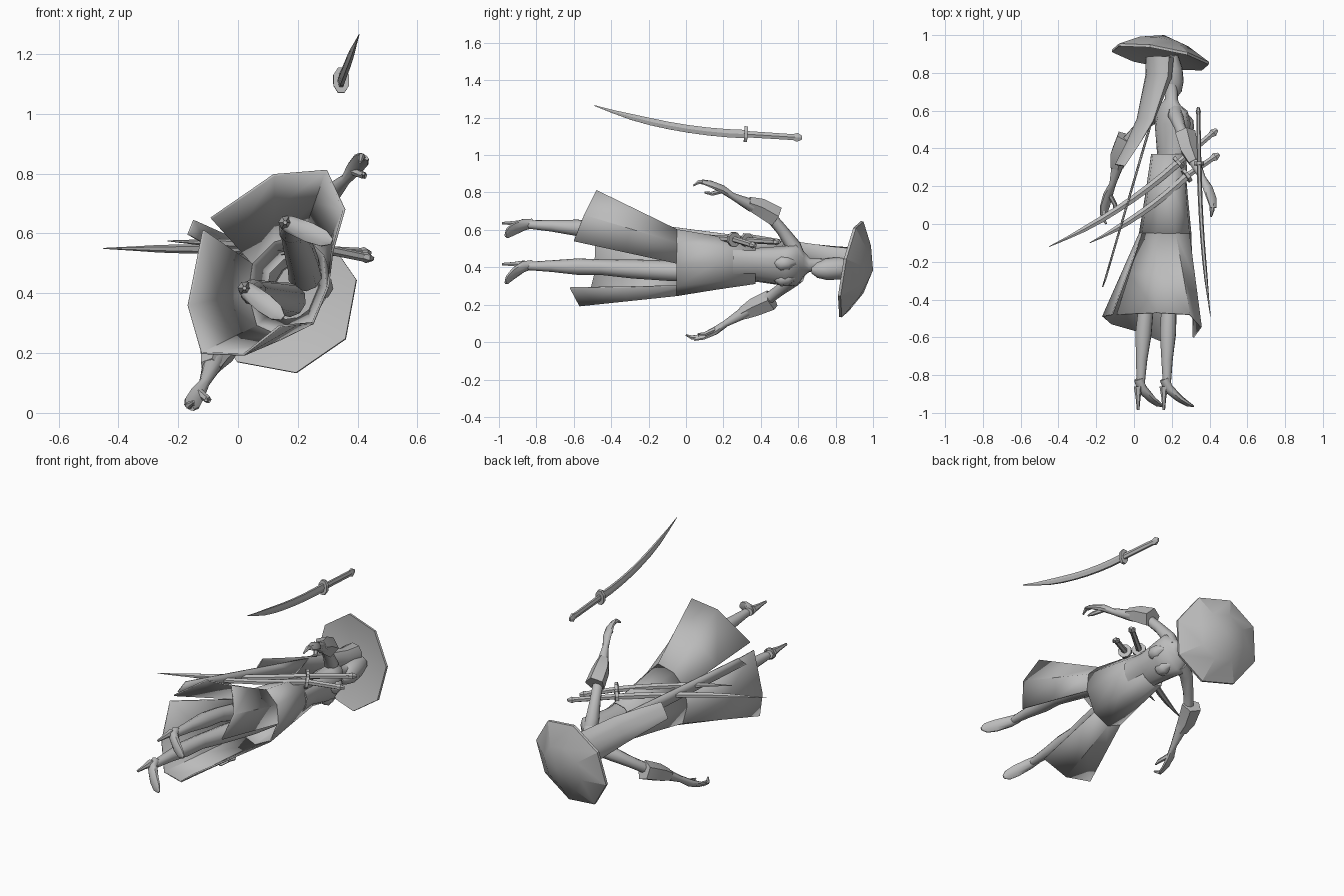
import bpy, math
from mathutils import Vector as V

if "Cube" in bpy.data.objects:
    bpy.data.objects.remove(bpy.data.objects["Cube"])

grey = bpy.data.materials.new("plain_grey")
grey.diffuse_color = (0.5, 0.5, 0.5, 1)
grey.use_nodes = True
grey.node_tree.nodes["Principled BSDF"].inputs["Base Color"].default_value = grey.diffuse_color
FACING = V((0.85, 0, -0.53))   # direction the reclining figure faces
SIDE = V((0.53, 0, 0.85))      # across the shoulders


def body(side, y, fwd):
    """Point given in the figure's own across / along / forward directions."""
    return V((.19, y, .40)) + SIDE*side + FACING*fwd


def add(name, verts, faces, angle=40, thick=0):
    me = bpy.data.meshes.new(name)
    me.from_pydata([tuple(v) for v in verts], [], faces)
    ob = bpy.data.objects.new(name, me)
    bpy.context.collection.objects.link(ob)
    me.materials.append(grey)
    bpy.ops.object.select_all(action='DESELECT')
    ob.select_set(True)
    bpy.context.view_layer.objects.active = ob
    bpy.ops.object.mode_set(mode='EDIT')
    bpy.ops.mesh.select_all(action='SELECT')
    bpy.ops.mesh.normals_make_consistent(inside=False)
    bpy.ops.object.mode_set(mode='OBJECT')
    bpy.ops.object.shade_smooth_by_angle(angle=math.radians(angle))
    if thick:
        m = ob.modifiers.new("thickness", 'SOLIDIFY')
        m.thickness, m.offset = thick, 0


def grid_faces(rows, cols, closed=False):
    return [(r*cols + c, r*cols + (c+1) % cols, (r+1)*cols + (c+1) % cols, (r+1)*cols + c)
            for r in range(rows - 1) for c in range(cols if closed else cols - 1)]


def tube(name, pts, radii, n=8, ref=FACING, angle=50):
    """Loft of rings; a radius is one number or a pair (along ref, across)."""
    pts = [V(p) for p in pts]
    verts = []
    for i, r in enumerate(radii):
        a, b = r if isinstance(r, tuple) else (r, r)
        t = (pts[min(i+1, len(pts)-1)] - pts[max(i-1, 0)]).normalized()
        u = (ref - t*ref.dot(t)).normalized()
        w = t.cross(u)
        for k in range(n):
            g = 2*math.pi*(k + .5)/n
            verts.append(pts[i] + u*math.cos(g)*a + w*math.sin(g)*b)
    m = len(pts)
    add(name, verts, grid_faces(m, n, True) + [tuple(range(n))[::-1], tuple(range((m-1)*n, m*n))], angle)


# Torso, neck and head
tube("torso", [body(.015, y, f) for y, f in ((.25, 0), (.38, 0), (.53, .01), (.59, 0), (.63, -.01), (.66, 0), (.74, 0))],
     [(.075, .11), (.065, .10), (.09, .115), (.065, .125), (.045, .075), (.032, .04), .033], 12)
tube("head", [body(0, y, f) for y, f in ((.67, .025), (.70, .025), (.75, .02), (.82, .01), (.89, 0))],
     [.018, .043, .058, .06, .045], 10)
for s in (-1, 1):
    tube("bust", [body(.016 + s*.048, .525 + dy, f) for dy, f in ((.06, .05), (.02, .06), (-.015, .062), (-.055, .05))],
         [.014, .04, .043, .018])

# Long hair hanging down the back
tube("hair", [(.135, .88, .42), (.13, .78, .43), (.06, .55, .475), (-.01, .42, .51), (-.075, .31, .54)],
     [(.07, .095), (.06, .095), (.025, .08), (.012, .065), (.005, .05)], 10)


# Eight-sided straw hat with a hollow underside
def hat_ring(r, lift):
    out = []
    for k in range(8):
        a = math.radians(12 + 45*k)
        x, z = r*math.cos(a), r*math.sin(a)
        out.append(V((.14 + x + lift*.15, .883 - .17*x + .19*z + lift, .39 + z - lift*.15)))
    return out


hv = [V((.16, 1, .385))] + hat_ring(.14, .075) + hat_ring(.262, .008) + hat_ring(.262, -.006) + [V((.15, .94, .39))]
hf = [(0, 1+k, 1+(k+1) % 8) for k in range(8)]
hf += [tuple(i+1 for i in f) for f in grid_faces(3, 8, True)]
hf += [(25, 17+(k+1) % 8, 17+k) for k in range(8)]
add("hat", hv, hf, 22)

# Skirt: closed hip section, then two flared panels split at front and back
hip = [(.045, .50), (.12, .575), (.22, .60), (.29, .53), (.30, .42), (.25, .30), (.15, .25), (.06, .29), (.03, .40)]
hip_rows = [[V((.20 + (x-.20)*k, y, .42 + (z-.42)*k)) for x, z in hip] for k, y in ((.62, .37), (.8, .16), (1, -.05))]
low = hip_rows[-1]
add("skirt_hips", sum(hip_rows, []), grid_faces(3, 9, True), 60, .008)
hem_far = [(-.09, -.48, .65), (.12, -.47, .795), (.295, -.48, .81), (.355, -.545, .68), (.315, -.60, .54)]
hem_near = [(.14, -.62, .29), (.02, -.57, .195), (-.12, -.53, .20), (-.165, -.49, .36), (-.115, -.48, .61)]
for name, top, hem in (("skirt_panel_far", low[:5], hem_far), ("skirt_panel_near", low[5:] + low[:1], hem_near)):
    rows = [a.lerp(V(b), f) for f in (0, .5, 1) for a, b in zip(top, hem)]
    add(name, rows, grid_faces(3, 5), 35, .008)

# Trailing sash at the back, narrowing to its end
sv = []
for i in range(5):
    c = V((.08, .50, .50)).lerp(V((-.157, -.31, .62)), i/4)
    half = V((.012, .03, .03))*(1.2 - .1*i)
    sv += [c - half, c + half]
add("sash", sv, grid_faces(5, 2), 40, .006)

# Mirrored limbs: legs with heeled shoes, arms with flared cuffs and hooked fingers
for side, s in (("near", -1), ("far", 1)):
    leg = [body(s*h + .42*h, y, f) for h, y, f in (
        (.05, .10, -.005), (.07, -.08, -.03), (.097, -.28, -.073), (.115, -.45, -.108),
        (.122, -.58, -.12), (.127, -.72, -.13), (.131, -.86, -.135))]
    tube(side + "_leg", leg, [.058, .055, .051, .042, .044, .031, .021], 10)
    ankle = leg[-1]
    toe = V((.122 + s*.012, 0, -.07 + s*.015))
    tube(side + "_shoe", [ankle + toe*f + V((0, dy, 0)) for f, dy in (
        (-.10, .04), (.05, -.01), (.5, -.065), (.85, -.095), (1.05, -.105))],
        [.025, (.026, .032), (.018, .036), (.012, .03), (.005, .01)], 8, V((0, 1, 0)))
    tube(side + "_heel", [ankle - toe*.12 - V((0, d, 0)) for d in (0, .06, .125)], [.023, .013, .007], 6)

    def arm_point(a, y, f):
        return body(s*a, y + s*.04*a, f + s*.05*a)

    tube(side + "_arm", [arm_point(*p) for p in (
        (.055, .60, 0), (.11, .572, -.04), (.197, .505, -.07), (.283, .43, -.095), (.345, .335, -.09),
        (.414, .23, -.077), (.46, .175, -.075), (.493, .115, -.072), (.509, .065, -.072))],
        [.04, .04, .031, .03, .034, .018, (.028, .02), (.03, .013), (.02, .008)])
    tube(side + "_cuff", [arm_point(*p) for p in ((.36, .315, -.09), (.325, .38, -.10), (.27, .47, -.09))],
         [.036, .052, .058], 5, angle=25)
    tube(side + "_fingers", [arm_point(*p) for p in ((.50, .09, -.072), (.505, .05, -.078), (.485, .02, -.07))],
         [.014, .012, .005], 6)
    tube(side + "_thumb", [arm_point(*p) for p in ((.45, .17, -.07), (.455, .12, -.035), (.46, .08, -.04))],
         [.014, .012, .005], 6)


# Swords: curved blade or scabbard, guard, grip and pommel along a path
def sword(name, tip, guard, end, sag, w, t, ref):
    tip, guard, end, sag, ref = V(tip), V(guard), V(end), V(sag), V(ref)
    fs = [i/8 for i in range(9)]
    ks = [min(1, .12 + f*3)*(.75 + .25*f) for f in fs]
    tube(name + "_blade", [tip.lerp(guard, f) + sag*4*f*(1-f) for f in fs], [(w*k, t*k) for k in ks], 6, ref, 30)
    d = (end - guard).normalized()
    tube(name + "_guard", [guard - d*.009, guard + d*.009], [(w*1.75, t*2.2)]*2, 8, ref, 30)
    tube(name + "_grip", [guard, end - d*.03], [(w*.75, t*.9), (w*.7, t*.85)], 6, ref, 30)
    tube(name + "_pommel", [end - d*o for o in (.045, .025, 0)], [(w*k, t*k) for k in (.75, 1.05, .45)], 6, ref, 30)


sword("loose_sword", (.405, -.49, 1.265), (.345, .32, 1.112), (.34, .62, 1.093), (-.012, 0, -.032), .026, .013, (0, 0, 1))
sword("sheathed_sword_a", (-.45, -.12, .55), (.235, .325, .545), (.44, .50, .535), (.02, -.025, 0), .023, .018, (-.5, .8, 0))
sword("sheathed_sword_b", (-.235, -.10, .575), (.28, .255, .55), (.45, .37, .515), (.015, -.02, 0), .023, .018, (-.5, .8, 0))
